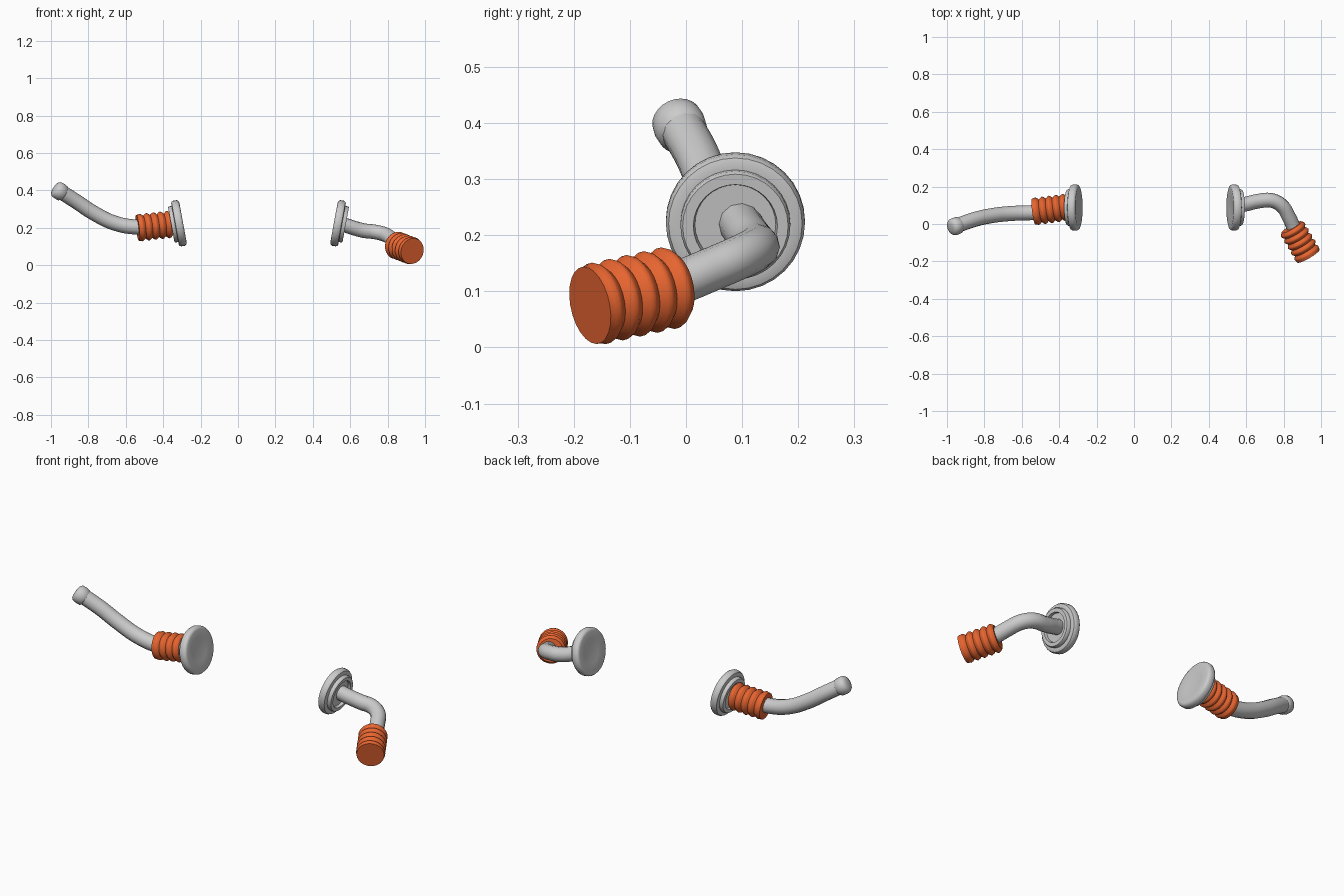
import bpy, math
from mathutils import Vector

if "Cube" in bpy.data.objects:
    bpy.data.objects.remove(bpy.data.objects["Cube"])

orange = bpy.data.materials.new("orange")
orange.diffuse_color = (0.8, 0.13, 0.03, 1)
orange.use_nodes = True
orange.node_tree.nodes["Principled BSDF"].inputs["Base Color"].default_value = orange.diffuse_color


def finish(obj, angle=40, mat=None):
    bpy.ops.object.select_all(action='DESELECT')
    obj.select_set(True)
    bpy.context.view_layer.objects.active = obj
    bpy.ops.object.shade_smooth_by_angle(angle=math.radians(angle))
    if mat:
        obj.data.materials.append(mat)


def lathe(name, profile, origin, axis, sides=32, angle=40, mat=None):
    """Revolve (radius, height) points about an axis; both ends close at a centre point."""
    rot = Vector(axis).to_track_quat('Z', 'Y')
    verts, rings, faces = [], [], []
    for r, h in profile:
        n = 1 if r == 0 else sides
        rings.append([len(verts) + i for i in range(n)])
        for i in range(n):
            a = 2 * math.pi * i / sides
            verts.append(Vector(origin) + rot @ Vector((r * math.cos(a), r * math.sin(a), h)))
    for a, b in zip(rings, rings[1:]):
        for i in range(sides):
            j = (i + 1) % sides
            f = [a[i % len(a)], a[j % len(a)], b[j % len(b)], b[i % len(b)]]
            faces.append(list(dict.fromkeys(f)))
    mesh = bpy.data.meshes.new(name)
    mesh.from_pydata(verts, [], faces)
    obj = bpy.data.objects.new(name, mesh)
    bpy.context.collection.objects.link(obj)
    finish(obj, angle, mat)
    return obj


def tube(name, points, radius):
    """Round pipe swept along a smooth path."""
    curve = bpy.data.curves.new(name, 'CURVE')
    curve.dimensions = '3D'
    curve.bevel_depth = radius
    curve.bevel_resolution = 4
    curve.use_fill_caps = True
    curve.resolution_u = 6
    spline = curve.splines.new('BEZIER')
    spline.bezier_points.add(len(points) - 1)
    for bp, p in zip(spline.bezier_points, points):
        bp.co = p
        bp.handle_left_type = bp.handle_right_type = 'AUTO'
    obj = bpy.data.objects.new(name, curve)
    bpy.context.collection.objects.link(obj)
    bpy.ops.object.select_all(action='DESELECT')
    obj.select_set(True)
    bpy.context.view_layer.objects.active = obj
    bpy.ops.object.convert(target='MESH')
    finish(bpy.context.view_layer.objects.active)


def bellows(name, start, end, ribs=5, crest=0.074, valley=0.061):
    """Ribbed sleeve with flat ends."""
    start, end = Vector(start), Vector(end)
    step = (end - start).length / ribs
    prof = [(0, 0), (valley, 0)]
    for k in range(ribs):
        z = k * step
        prof += [(crest - 0.003, z + step * 0.3), (crest, z + step * 0.5),
                 (crest - 0.003, z + step * 0.7)]
        if k < ribs - 1:
            prof.append((valley, z + step))
    prof += [(crest - 0.004, ribs * step), (0, ribs * step)]
    lathe(name, prof, start, end - start, sides=24, angle=45, mat=orange)


# Stepped discs: dished back, rounded rim, raised ring with a recess
disc = [(0, 0.008), (0.06, 0.006), (0.108, 0), (0.118, 0.003), (0.124, 0.012),
        (0.124, 0.032), (0.119, 0.041), (0.11, 0.044), (0.098, 0.044),
        (0.098, 0.058), (0.094, 0.064), (0.075, 0.064), (0.072, 0.05), (0, 0.05)]
for side, x in ((-1, -0.294), (1, 0.513)):
    lathe("left_disc" if side < 0 else "right_disc", disc,
          (x, 0.088, 0.228), (side * 0.98, 0, -0.18))

# Left arm: ribbed sleeve, curved pipe and end cap
bellows("left_bellows", (-0.355, 0.09, 0.219), (-0.537, 0.066, 0.199))
tube("left_pipe", [(-0.45, 0.07, 0.206), (-0.54, 0.061, 0.203), (-0.66, 0.056, 0.225),
                   (-0.77, 0.043, 0.278), (-0.86, 0.022, 0.337), (-0.95, -0.01, 0.395)], 0.04)
cap = [(0, -0.03), (0.038, -0.03), (0.045, -0.022), (0.047, 0), (0.045, 0.018),
       (0.037, 0.028), (0.02, 0.033), (0, 0.034)]
lathe("left_end_cap", cap, (-0.955, -0.012, 0.396), (-0.8, -0.27, 0.54), sides=24)

# Right arm: bent pipe and ribbed sleeve
tube("right_pipe", [(0.55, 0.096, 0.222), (0.6, 0.107, 0.205), (0.67, 0.123, 0.185),
                    (0.735, 0.126, 0.177), (0.79, 0.098, 0.162), (0.827, 0.04, 0.137),
                    (0.855, -0.02, 0.113), (0.88, -0.07, 0.1)], 0.039)
bellows("right_bellows", (0.842, -0.017, 0.109), (0.932, -0.171, 0.075))
